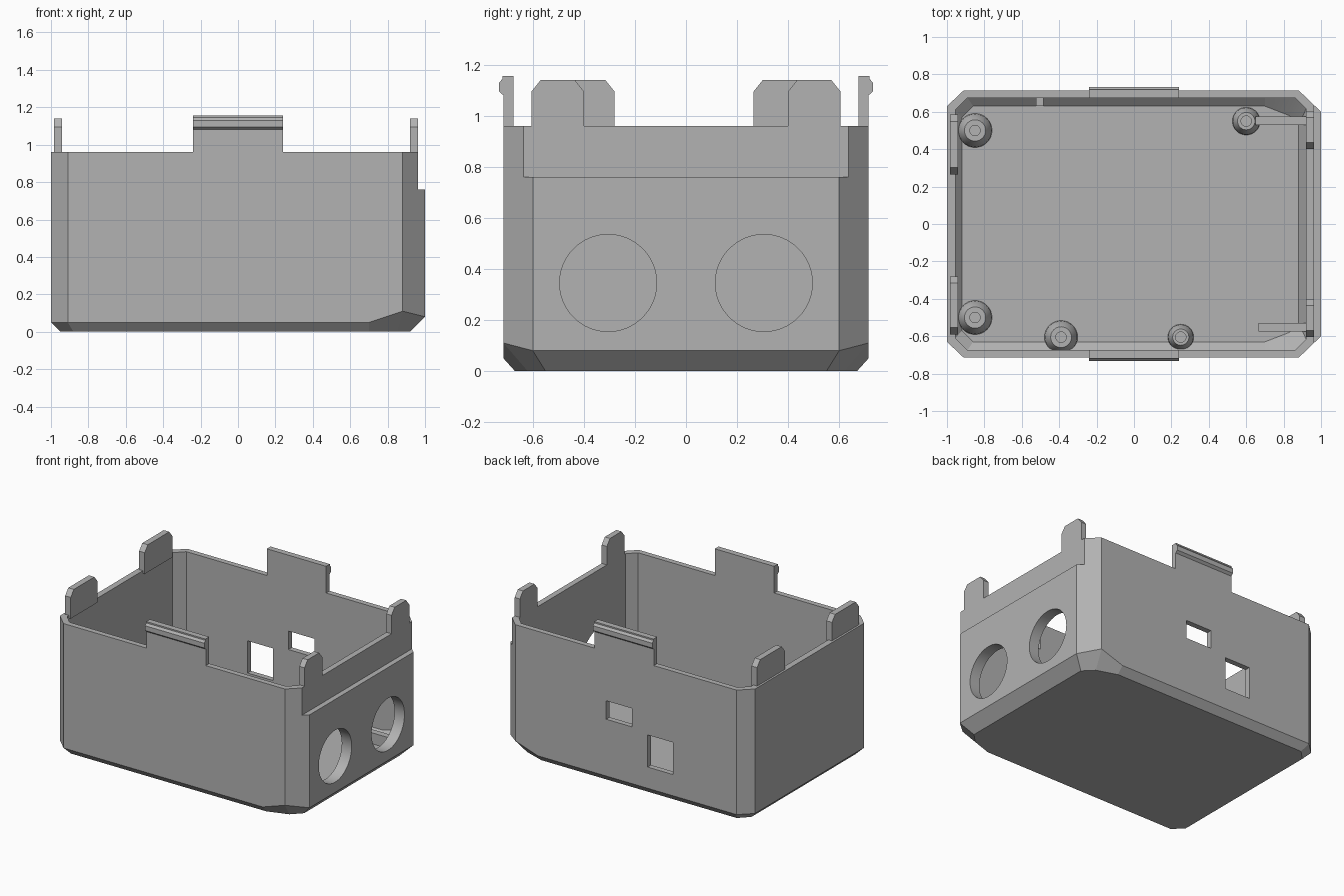
import bpy, bmesh, math
from mathutils import Matrix

if "Cube" in bpy.data.objects:
    bpy.data.objects.remove(bpy.data.objects["Cube"], do_unlink=True)

grey = bpy.data.materials.new("plain_grey")
grey.use_nodes = True
colour = (0.45, 0.45, 0.45, 1)
grey.diffuse_color = colour
grey.node_tree.nodes["Principled BSDF"].inputs["Base Color"].default_value = colour


def finish(bm, name):
    bmesh.ops.recalc_face_normals(bm, faces=bm.faces)
    mesh = bpy.data.meshes.new(name)
    bm.to_mesh(mesh)
    bm.free()
    mesh.materials.append(grey)
    ob = bpy.data.objects.new(name, mesh)
    bpy.context.collection.objects.link(ob)
    return ob


def smooth(ob, degrees):
    bpy.ops.object.select_all(action='DESELECT')
    ob.select_set(True)
    bpy.context.view_layer.objects.active = ob
    bpy.ops.object.shade_smooth_by_angle(angle=math.radians(degrees))


def loft(name, rings, closed_ends=True):
    bm = bmesh.new()
    loops = [[bm.verts.new(p) for p in ring] for ring in rings]
    for a, b in zip(loops, loops[1:]):
        n = len(a)
        for i in range(n):
            j = (i + 1) % n
            bm.faces.new((a[i], a[j], b[j], b[i]))
    if closed_ends:
        bm.faces.new(loops[0])
        bm.faces.new(loops[-1])
    return finish(bm, name)


def box(name, x0, x1, y0, y1, z0, z1):
    return loft(name, [[(x0, y0, z), (x1, y0, z), (x1, y1, z), (x0, y1, z)] for z in (z0, z1)])


def mirrored(half):
    # Half outline along the front, completed along the back
    return half + [(x, -y, z) for x, y, z in reversed(half)]


def at_height(half, z):
    return [(x, y, z) for x, y, _ in half]


# Open shell: bottom edge, walls, rim, inside walls, floor
base = [(-.95, -.6, 0), (-.88, -.67, 0), (.7, -.67, 0), (.85, -.62, 0), (.92, -.55, 0)]
outer = [(-1, -.63, .05), (-.91, -.715, .05), (.7, -.715, .05), (.88, -.715, .11), (1, -.6, .08)]
inner = [(-.955, -.61, .08), (-.89, -.675, .08), (.7, -.675, .08), (.86, -.675, .13), (.92, -.615, .11)]
floor = [(-.92, -.57, .04), (-.86, -.63, .04), (.7, -.63, .04), (.83, -.58, .04), (.88, -.53, .04)]
RIM = .96
shell = loft("box_shell", [mirrored(r) for r in (
    base, outer, at_height(outer, RIM), at_height(inner, RIM), inner, floor)])

# Cutters: step in the right wall, two back windows, two round side ports
cutters = [
    box("step_cutter", .962, 1.2, -1, 1, .76, 1.2),
    box("upper_window_cutter", -.065, .145, .6, .85, .465, .6),
    box("lower_window_cutter", -.395, -.19, .6, .85, .205, .44),
]
for y in (-.305, .305):
    bm = bmesh.new()
    bmesh.ops.create_cone(bm, cap_ends=True, segments=64, radius1=.19, radius2=.19, depth=.3,
                          matrix=Matrix.Translation((1, y, .345)) @ Matrix.Rotation(math.pi / 2, 4, 'Y'))
    cutters.append(finish(bm, "port_cutter"))

bpy.context.view_layer.objects.active = shell
for cutter in cutters:
    cutter.hide_render = True
    mod = shell.modifiers.new("cut", 'BOOLEAN')
    mod.object = cutter
    mod.solver = 'EXACT'
    bpy.ops.object.modifier_apply(modifier=mod.name)
    bpy.data.objects.remove(cutter, do_unlink=True)
smooth(shell, 12)

# Snap clips in the middle of the front and back rims
hook = [(.675, RIM - .02), (.715, RIM - .02), (.715, 1.08), (.732, 1.095),
        (.732, 1.13), (.718, 1.145), (.718, 1.155), (.675, 1.155)]
for name, side in (("front_clip", -1), ("back_clip", 1)):
    loft(name, [[(x, side * y, z) for y, z in hook] for x in (-.24, .24)])


# Locating tabs with clipped corners on the two end walls
def tab(name, x0, x1, y0, y1):
    c, top = .045, 1.14
    outline = [(y0, RIM - .02), (y1, RIM - .02), (y1, top - c), (y1 - c * .8, top),
               (y0 + c * .8, top), (y0, top - c)]
    loft(name, [[(x, y, z) for y, z in outline] for x in (x0, x1)])


tab("left_front_tab", .92, .962, -.605, -.4)
tab("left_back_tab", .92, .962, .4, .605)
tab("right_front_tab", -.985, -.94, -.59, -.28)
tab("right_back_tab", -.985, -.94, .265, .585)


# Tapered screw posts with blind holes
def post(name, x, y, r):
    profile = [(r, .03), (r * .95, .07), (r * .62, .12), (.028, .12), (.028, .06)]
    n = 32
    rings = [[(x + rad * math.cos(math.tau * i / n), y + rad * math.sin(math.tau * i / n), z)
              for i in range(n)] for rad, z in profile]
    smooth(loft(name, rings), 30)


for i, (x, y, r) in enumerate([(-.85, .5, .092), (-.85, -.5, .092), (-.39, -.605, .09),
                               (.25, -.605, .07), (.6, .55, .075)]):
    post(f"screw_post_{i + 1}", x, y, r)

# Low ribs on the floor
box("back_rib", .65, .93, .53, .575, .03, .12)
box("front_rib", .665, .93, -.575, -.53, .03, .12)
box("back_stop", -.525, -.485, .63, .69, .03, .12)
